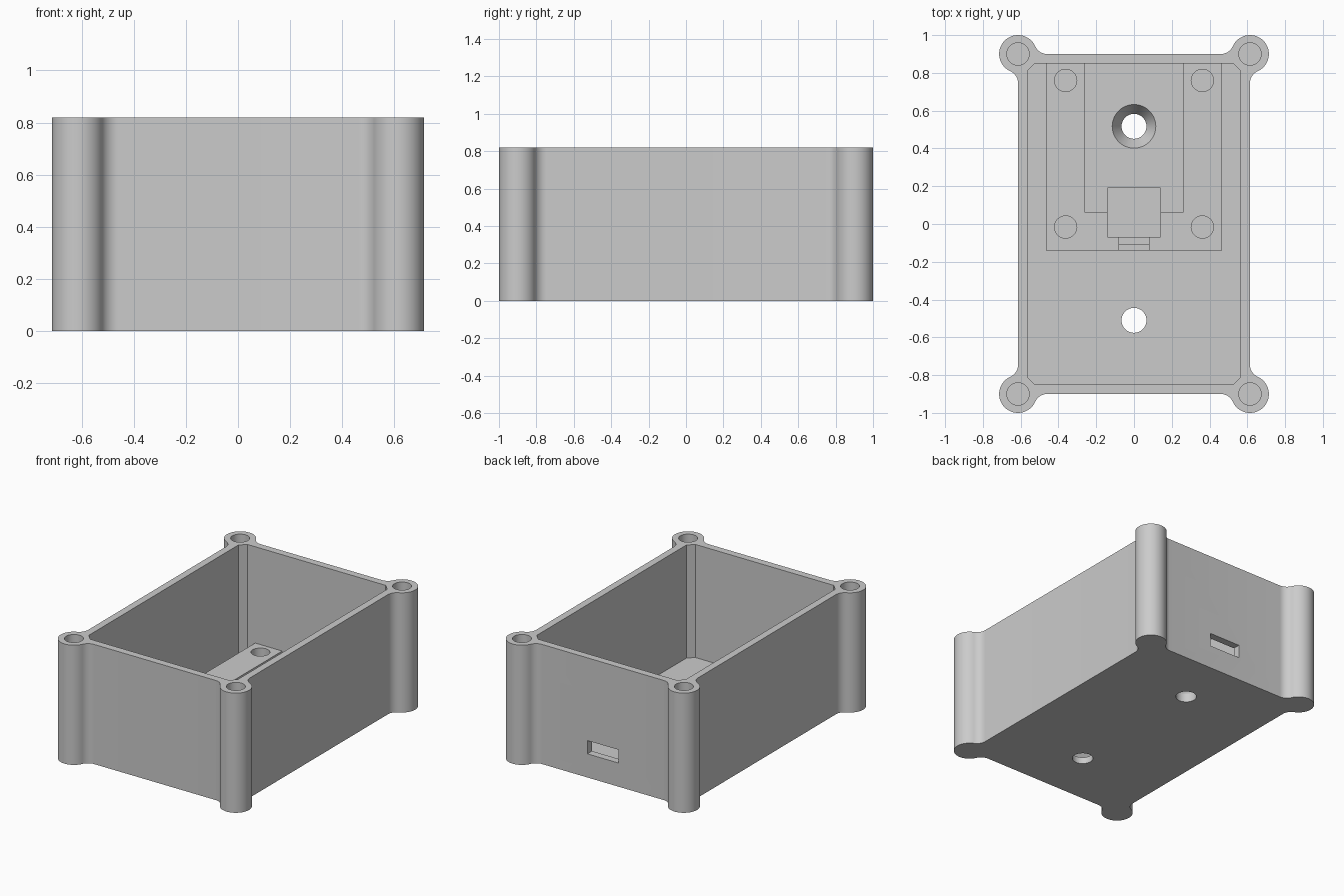
import bpy, bmesh
from math import radians, cos, sin, atan2, hypot, degrees

cube = bpy.data.objects.get("Cube")
if cube:
    bpy.data.objects.remove(cube, do_unlink=True)

# Main sizes
WALL_X, WALL_Y, HEIGHT = 0.614, 0.90, 0.82
FLOOR, DECK, POCKET = 0.045, 0.16, 0.14
BOSS_R, FILLET_R = 0.10, 0.0685

grey = bpy.data.materials.new("plain_grey")
grey.use_nodes = True
colour = (0.6, 0.6, 0.6, 1)
grey.diffuse_color = colour
grey.node_tree.nodes["Principled BSDF"].inputs["Base Color"].default_value = colour


def finish(name, bm):
    bmesh.ops.recalc_face_normals(bm, faces=bm.faces)
    mesh = bpy.data.meshes.new(name)
    bm.to_mesh(mesh)
    bm.free()
    mesh.materials.append(grey)
    obj = bpy.data.objects.new(name, mesh)
    bpy.context.collection.objects.link(obj)
    return obj


def prism(name, points, z0, z1):
    """Extrude a flat outline upwards."""
    bm = bmesh.new()
    face = bm.faces.new([bm.verts.new((x, y, z0)) for x, y in points])
    top = bmesh.ops.extrude_face_region(bm, geom=[face])["geom"]
    bmesh.ops.translate(bm, vec=(0, 0, z1 - z0),
                        verts=[v for v in top if isinstance(v, bmesh.types.BMVert)])
    return finish(name, bm)


def box(name, half_x, y0, y1, z0, z1):
    return prism(name, [(-half_x, y0), (half_x, y0), (half_x, y1), (-half_x, y1)], z0, z1)


def cone(name, x, y, z0, z1, r0, r1):
    bm = bmesh.new()
    bmesh.ops.create_cone(bm, cap_ends=True, segments=48, radius1=r0, radius2=r1, depth=z1 - z0)
    bmesh.ops.translate(bm, vec=(x, y, (z0 + z1) / 2), verts=bm.verts)
    return finish(name, bm)


def combine(target, tool, operation="DIFFERENCE"):
    mod = target.modifiers.new(tool.name, "BOOLEAN")
    mod.operation, mod.object, mod.solver = operation, tool, "EXACT"
    bpy.context.view_layer.objects.active = target
    bpy.ops.object.modifier_apply(modifier=mod.name)
    bpy.data.objects.remove(tool, do_unlink=True)


def arc(cx, cy, r, a0, a1, steps):
    angles = [radians(a0 + (a1 - a0) * i / steps) for i in range(steps + 1)]
    return [(cx + r * cos(a), cy + r * sin(a)) for a in angles]


# Outer outline: one corner with its screw boss and two fillets, then mirrored
reach = ((BOSS_R + FILLET_R) ** 2 - FILLET_R ** 2) ** 0.5
tilt = degrees(atan2(FILLET_R, reach))
corner = arc(WALL_X - reach, WALL_Y + FILLET_R, FILLET_R, -90, -tilt, 10)
corner += arc(WALL_X, WALL_Y, BOSS_R, 180 - tilt, tilt - 90, 36)[1:]
corner += arc(WALL_X + FILLET_R, WALL_Y - reach, FILLET_R, 90 + tilt, 180, 10)[1:]
outline = (corner + [(x, -y) for x, y in reversed(corner)]
           + [(-x, -y) for x, y in corner] + [(-x, y) for x, y in reversed(corner)])
case = prism("enclosure_case", outline, 0, HEIGHT)

# Cavity with chamfered corners
ix, iy, c = 0.565, 0.85, 0.04
bevel = [(ix - c, iy), (ix, iy - c)]
cavity = (bevel + [(x, -y) for x, y in reversed(bevel)]
          + [(-x, -y) for x, y in bevel] + [(-x, y) for x, y in reversed(bevel)])
combine(case, prism("cavity", cavity, FLOOR, 1))

# Raised mounting deck with its shallow pocket and connector recess
combine(case, box("deck", 0.465, -0.14, 0.87, 0.02, DECK), "UNION")
combine(case, box("pocket", 0.26, 0.06, iy, POCKET, 0.3))
combine(case, box("recess", 0.14, -0.07, 0.19, 0.09, 0.3))
combine(case, box("channel", 0.08, -0.12, 0, 0.12, 0.3))
combine(case, box("channel_step", 0.08, -0.2, -0.11, 0.10, 0.3))

# Port slot in the back wall
combine(case, box("port_slot", 0.118, 0.84, 0.95, 0.162, 0.253))

# Screw holes in the corner bosses and in the deck
for sx in (-1, 1):
    for sy in (-1, 1):
        combine(case, cone("boss_hole", sx * WALL_X, sy * WALL_Y, 0.4, 1, 0.059, 0.059))
    for y in (-0.016, 0.76):
        combine(case, cone("deck_hole", sx * 0.362, y, FLOOR, 0.3, 0.059, 0.059))

# Wall-mounting holes, the back one countersunk
for y in (-0.51, 0.517):
    combine(case, cone("mount_hole", 0, y, -0.1, 0.3, 0.066, 0.066))
combine(case, cone("countersink", 0, 0.517, 0.06, POCKET + 0.001, 0.066, 0.116))

# Smooth curves, sharp edges
bpy.ops.object.select_all(action="DESELECT")
case.select_set(True)
bpy.context.view_layer.objects.active = case
bpy.ops.object.shade_smooth_by_angle(angle=radians(30))
